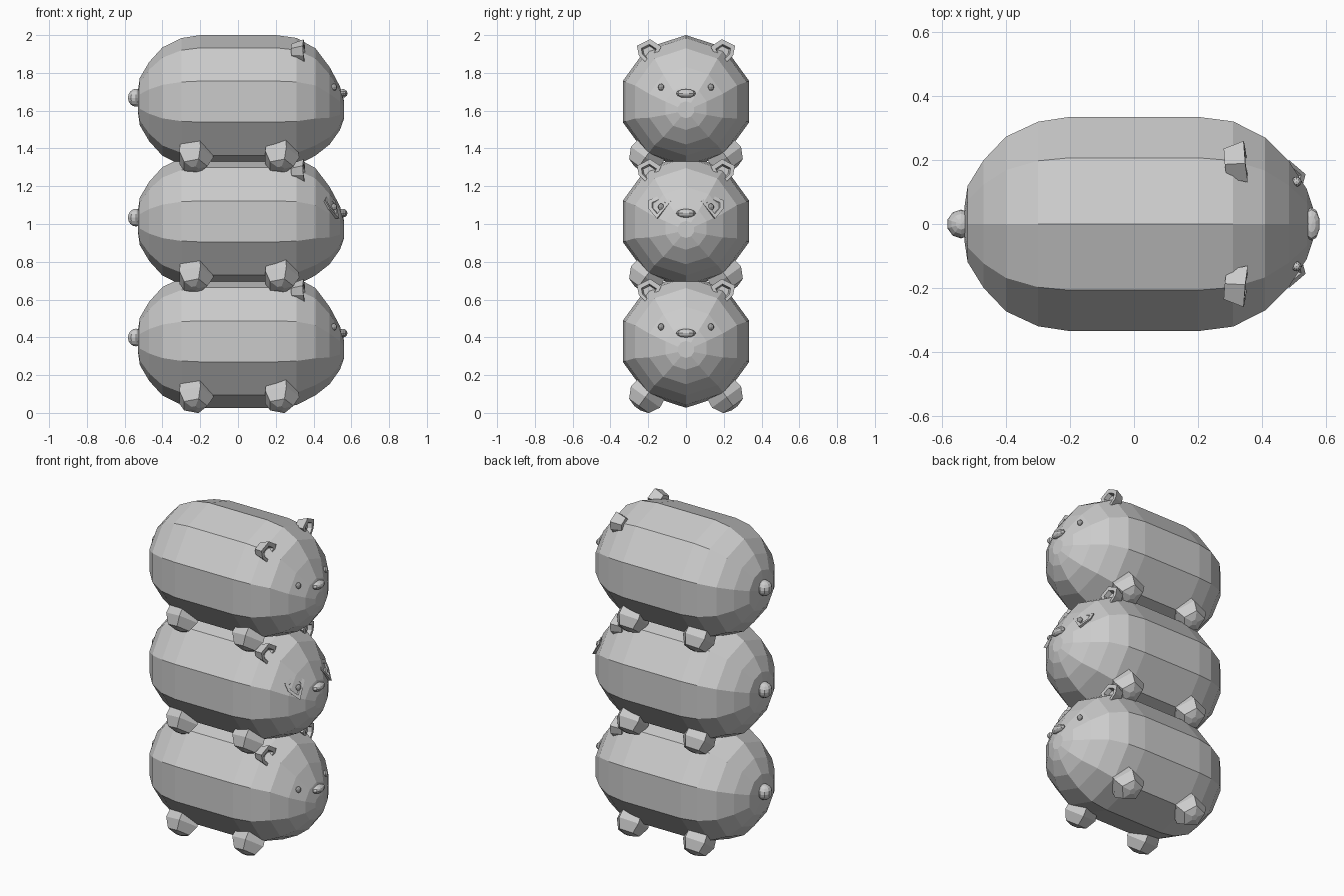
import bpy, bmesh
from math import sin, cos, pi
from mathutils import Vector, Matrix

cube = bpy.data.objects.get("Cube")
if cube:
    bpy.data.objects.remove(cube)

grey = bpy.data.materials.new("plain_grey")
grey.use_nodes = True
grey.diffuse_color = (0.6, 0.6, 0.6, 1)
grey.node_tree.nodes["Principled BSDF"].inputs["Base Color"].default_value = (0.6, 0.6, 0.6, 1)


def finish(name, bm):
    """Turn a bmesh into a flat shaded object."""
    bmesh.ops.recalc_face_normals(bm, faces=bm.faces)
    mesh = bpy.data.meshes.new(name)
    bm.to_mesh(mesh)
    bm.free()
    mesh.materials.append(grey)
    obj = bpy.data.objects.new(name, mesh)
    bpy.context.collection.objects.link(obj)
    return obj


def loft(bm, rings, cap_start=True, cap_end=True):
    """Bridge rings of points that have equal counts."""
    loops = [[bm.verts.new(p) for p in ring] for ring in rings]
    n = len(loops[0])
    for a, b in zip(loops, loops[1:]):
        for i in range(n):
            j = (i + 1) % n
            bm.faces.new((a[i], a[j], b[j], b[i]))
    for loop, cap in ((loops[0], cap_start), (loops[-1], cap_end)):
        if cap:
            c = bm.verts.new(sum((v.co for v in loop), Vector()) / n)
            for i in range(n):
                bm.faces.new((loop[i], loop[(i + 1) % n], c))


# Body profile: position along x, radius, drop of the ring centre
BODY = [(-0.53, 0.055, 0), (-0.52, 0.125, 0), (-0.47, 0.21, 0), (-0.4, 0.287, 0),
        (-0.3, 0.336, 0), (-0.2, 0.352, 0), (0.2, 0.352, 0), (0.31, 0.337, 0),
        (0.41, 0.284, 0.002), (0.485, 0.205, 0.022), (0.54, 0.115, 0.035),
        (0.562, 0.045, 0.043)]


def make_body(name, z):
    bm = bmesh.new()
    loft(bm, [[Vector((x, r * sin(i * pi / 5), z - drop + r * cos(i * pi / 5)))
               for i in range(10)] for x, r, drop in BODY])
    finish(name, bm)


def make_leg(name, x, side, z):
    """Five sided stub that points out and down."""
    out = Vector((0, side * 0.588, -0.809))
    across = Vector((0, side * 0.809, 0.588))
    base = Vector((x, 0, z))
    bm = bmesh.new()
    rings = []
    for rho, r in ((0.26, 0.085), (0.365, 0.1), (0.423, 0.068), (0.438, 0.02)):
        rings.append([base + out * rho + Vector((r * cos(i * 2 * pi / 5), 0, 0))
                      + across * r * sin(i * 2 * pi / 5) for i in range(5)])
    loft(bm, rings)
    finish(name, bm)


EAR = [(-0.07, 0.03), (-0.01, 0.07), (0.06, 0.035), (0.05, -0.015), (-0.01, -0.075)]


def make_ear(name, centre, normal, side, depth):
    """Thick five sided ear with a hollow front."""
    n = Vector(normal).normalized()
    u = Vector((0, 0, 1)).cross(n).normalized()
    v = n.cross(u)
    c = Vector(centre)
    bm = bmesh.new()
    rings = []
    for scale, push in ((0.7, -depth), (1, 0), (0.62, 0), (0.5, -depth * 0.4)):
        rings.append([c + (u * a + v * b) * scale + n * push for a, b in EAR])
    loft(bm, rings)
    bm.transform(Matrix.Diagonal((1, side, 1, 1)))
    finish(name, bm)


def make_ball(name, centre, radii, segments, rows):
    bm = bmesh.new()
    bmesh.ops.create_uvsphere(bm, u_segments=segments, v_segments=rows, radius=1)
    bm.transform(Matrix.Translation(centre) @ Matrix.Diagonal((*radii, 1)))
    return finish(name, bm)


SIDES = (("left", 1), ("right", -1))

# Three stacked animals, all looking along +x
for level, z in (("bottom", 0.379), ("middle", 1.014), ("top", 1.648)):
    make_body(level + "_body", z)
    make_ball(level + "_tail", (-0.54, 0, z + 0.02), (0.045, 0.045, 0.047), 10, 8)
    make_ball(level + "_nose", (0.555, 0, z + 0.043), (0.026, 0.052, 0.023), 10, 6)
    for label, side in SIDES:
        make_ball(f"{level}_{label}_eye", (0.508, side * 0.132, z + 0.076),
                  (0.016, 0.016, 0.019), 8, 6)
        make_ear(f"{level}_{label}_ear", (0.35, 0.2, z + 0.26), (1, 0.1, 0.05), side, 0.065)
        make_leg(f"{level}_{label}_back_leg", -0.23, side, z)
        make_leg(f"{level}_{label}_front_leg", 0.225, side, z)

# Extra pair of ears around the middle animal's eyes
for label, side in SIDES:
    make_ear(f"middle_{label}_eye_ear", (0.5, 0.15, 1.095), (0.8, 0.36, 0.47), side, 0.04)
